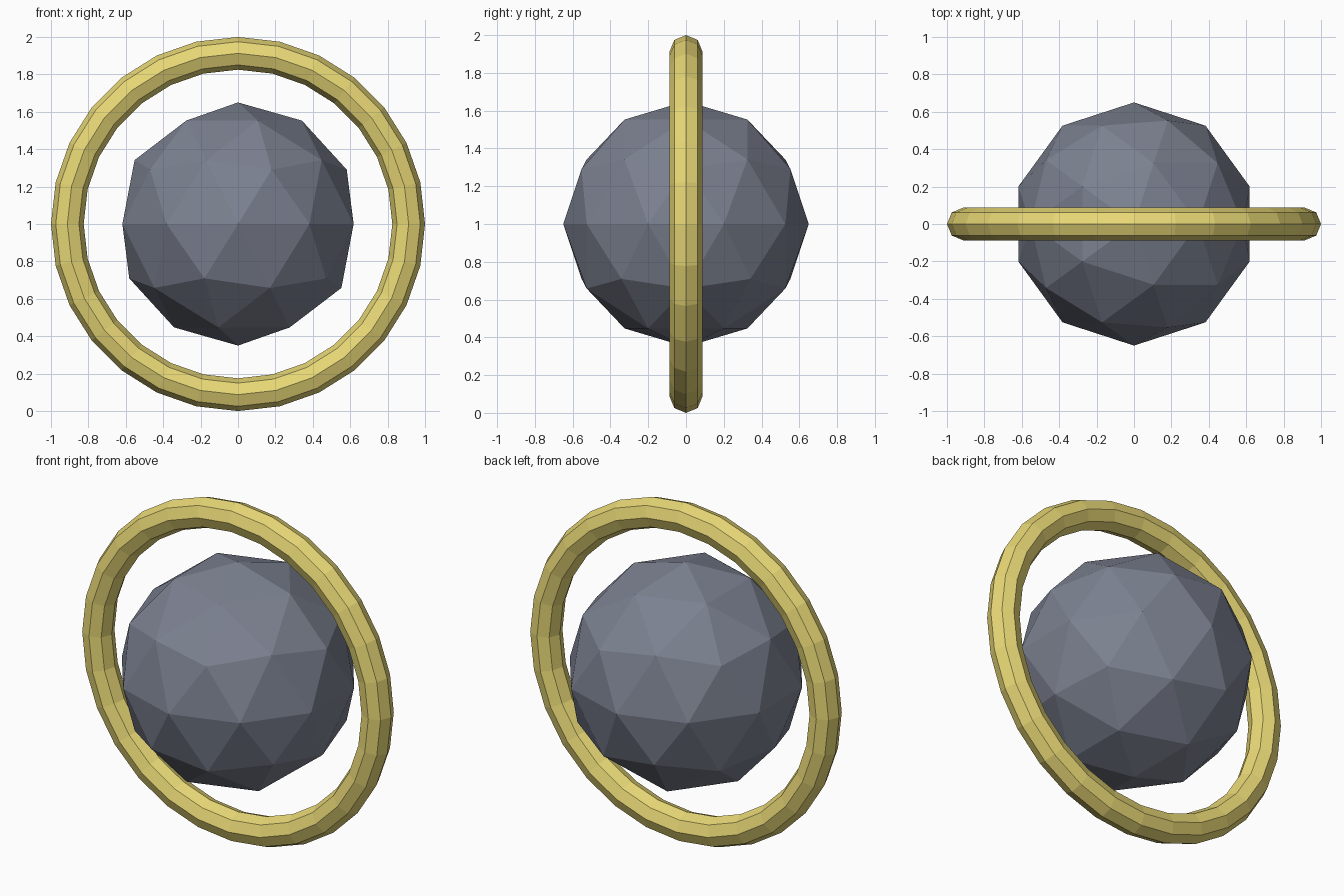
import bpy
import math

if "Cube" in bpy.data.objects:
    bpy.data.objects.remove(bpy.data.objects["Cube"])


def finish(name, color):
    obj = bpy.context.object
    obj.name = name
    mat = bpy.data.materials.new(name + "_paint")
    mat.diffuse_color = color
    mat.use_nodes = True
    mat.node_tree.nodes["Principled BSDF"].inputs["Base Color"].default_value = mat.diffuse_color
    obj.data.materials.append(mat)


# Faceted ball in the centre
bpy.ops.mesh.primitive_ico_sphere_add(subdivisions=2, radius=0.65, location=(0, 0, 1))
finish("faceted_ball", (0.2, 0.22, 0.28, 1))

# Upright ring around the ball, facing the front
bpy.ops.mesh.primitive_torus_add(
    major_segments=28, minor_segments=8,
    major_radius=0.9125, minor_radius=0.0875,
    location=(0, 0, 1), rotation=(math.pi / 2, 0, 0))
finish("outer_ring", (0.8, 0.68, 0.18, 1))
